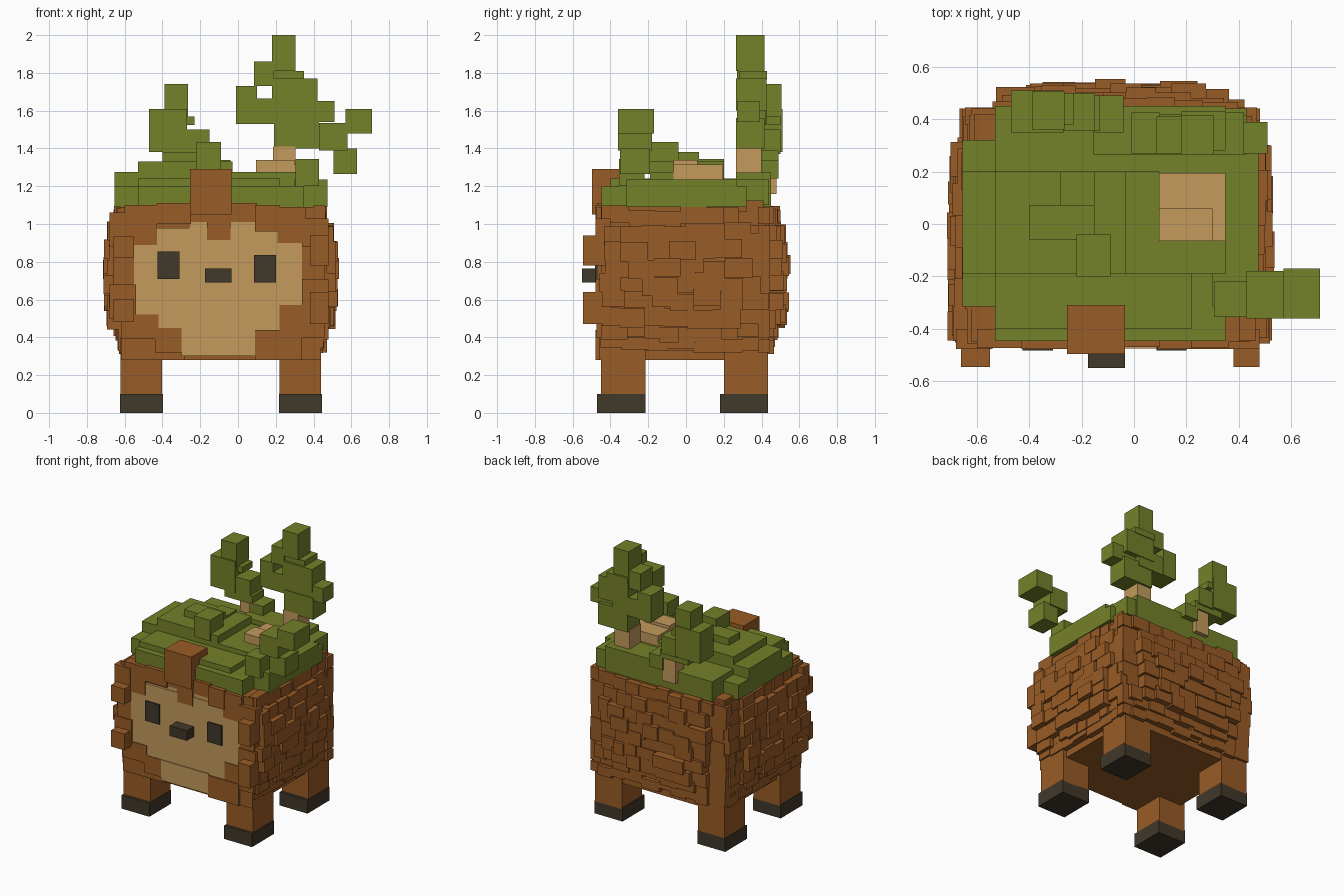
import bpy, bmesh, random
from mathutils import Matrix, Vector

random.seed(11)


def material(name, rgb):
    m = bpy.data.materials.new(name)
    m.diffuse_color = (*rgb, 1)
    return m


BROWN = material("bark_brown", (0.318, 0.106, 0.019))
GREEN = material("moss_green", (0.175, 0.22, 0.022))
TAN = material("light_wood", (0.55, 0.325, 0.107))
DARK = material("dark_charcoal", (0.052, 0.04, 0.023))


def blocks(name, boxes, mat):
    """One object made of boxes given as (x0, x1, y0, y1, z0, z1)."""
    bm = bmesh.new()
    for b in boxes:
        lo, hi = Vector(b[0::2]), Vector(b[1::2])
        size = hi - lo
        mtx = Matrix.Translation((lo + hi) / 2) @ Matrix.Diagonal((*size, 1))
        bmesh.ops.create_cube(bm, size=1, matrix=mtx)
    me = bpy.data.meshes.new(name)
    bm.to_mesh(me)
    bm.free()
    me.materials.append(mat)
    ob = bpy.data.objects.new(name, me)
    bpy.context.collection.objects.link(ob)
    return ob


# body core, widest at mid height
blocks("body_core", [
    (-0.59, 0.41, -0.45, 0.43, 0.28, 0.36),
    (-0.62, 0.44, -0.45, 0.44, 0.33, 1.09),
    (-0.65, 0.47, -0.45, 0.41, 0.47, 0.95)], BROWN)

# legs and feet
for fx, side in ((-0.512, "left"), (0.33, "right")):
    for y0, y1, end in ((-0.45, -0.215, "front"), (0.2, 0.435, "back")):
        blocks(f"{end}_{side}_leg", [(fx - 0.11, fx + 0.11, y0, y1, 0.09, 0.4)], BROWN)
        blocks(f"{end}_{side}_foot", [(fx - 0.114, fx + 0.114, y0 - 0.02, y1, 0, 0.1)], DARK)


# rows of bark shingles: (z0, z1, how far they bulge past the core)
ROWS = [(0.33, 0.4, 0.0), (0.39, 0.47, 0.02), (0.46, 0.56, 0.06), (0.55, 0.64, 0.072),
        (0.63, 0.73, 0.075), (0.72, 0.82, 0.078), (0.81, 0.91, 0.072), (0.9, 1.0, 0.055),
        (0.99, 1.08, 0.03)]


def shingle_rows(start, end, taper):
    """Yield (a0, a1, z0, z1, depth) for staggered shingles along one side."""
    for z0, z1, bulge in ROWS:
        a = start + random.uniform(0, 0.04)
        while a < end - 0.04:
            b = min(a + random.uniform(0.08, 0.15), end)
            jitter = random.uniform(-0.018, 0.014)
            dz = random.uniform(-0.018, 0.018)
            drop = taper((a + b) / 2)
            yield a, b, z0 + dz, z1 + dz, max(0.004, bulge + jitter - drop)
            a = b


def side_taper(y):
    return max(0, y - 0.22) * 0.3


def back_taper(x):
    t = abs(x + 0.085) / 0.56
    return max(0, t - 0.45) * 0.1 + max(0, t - 0.8) * 0.25


blocks("left_bark", [(-0.625 - d, -0.58, a, b, z0, z1)
                     for a, b, z0, z1, d in shingle_rows(-0.46, 0.44, side_taper)], BROWN)
blocks("right_bark", [(0.4, 0.445 + d, a, b, z0, z1)
                      for a, b, z0, z1, d in shingle_rows(-0.46, 0.44, side_taper)], BROWN)
blocks("back_bark", [(a, b, 0.38, 0.462 + d if abs(a + b + 0.17) < 0.92 else 0.445, z0, z1)
                     for a, b, z0, z1, d in shingle_rows(-0.65, 0.47, back_taper)], BROWN)

# knobs at the front corners, and bark rising at the top back corners
blocks("corner_knobs", [
    (-0.66, -0.55, -0.545, -0.42, 0.82, 0.935), (-0.66, -0.55, -0.545, -0.42, 0.48, 0.6),
    (0.38, 0.48, -0.545, -0.42, 0.78, 0.94), (0.38, 0.48, -0.545, -0.42, 0.47, 0.64),
    (0.36, 0.45, 0.32, 0.41, 1.0, 1.125), (-0.61, -0.52, 0.32, 0.42, 1.0, 1.11),
], BROWN)

# brown frame around the face, leaving a stepped opening
blocks("face_frame", [
    (-0.68, -0.55, -0.478, -0.4, 0.88, 1.06), (-0.66, -0.55, -0.47, -0.4, 0.66, 0.88),
    (-0.68, -0.54, -0.478, -0.4, 0.5, 0.68), (-0.6, -0.43, -0.473, -0.4, 0.89, 1.1),
    (-0.43, -0.25, -0.478, -0.4, 1.0, 1.11), (-0.26, 0.1, -0.47, -0.4, 1.01, 1.11),
    (-0.165, -0.04, -0.474, -0.4, 0.915, 1.04), (0.09, 0.22, -0.478, -0.4, 0.96, 1.1),
    (0.21, 0.36, -0.473, -0.4, 0.9, 1.09), (0.34, 0.48, -0.478, -0.4, 0.88, 1.03),
    (0.34, 0.46, -0.47, -0.4, 0.7, 0.88), (0.34, 0.48, -0.478, -0.4, 0.52, 0.71),
    (0.22, 0.46, -0.473, -0.4, 0.4, 0.57), (0.09, 0.34, -0.478, -0.4, 0.28, 0.44),
    (-0.62, -0.42, -0.473, -0.4, 0.39, 0.52), (-0.44, -0.3, -0.472, -0.4, 0.32, 0.45),
    (-0.62, -0.28, -0.46, -0.4, 0.28, 0.39), (0.2, 0.44, -0.46, -0.4, 0.28, 0.42)], BROWN)

# face with eyes and nose
blocks("face", [
    (-0.55, 0.34, -0.466, -0.42, 0.45, 0.9), (-0.43, 0.22, -0.468, -0.42, 0.4, 0.98),
    (-0.26, 0.09, -0.464, -0.42, 0.3, 1.02), (-0.3, 0.09, -0.475, -0.42, 0.3, 0.45)], TAN)
blocks("eyes", [(-0.425, -0.31, -0.482, -0.44, 0.71, 0.855),
                (0.085, 0.2, -0.482, -0.44, 0.69, 0.835)], DARK)
blocks("nose", [(-0.175, -0.035, -0.55, -0.44, 0.69, 0.765)], DARK)
blocks("forehead_crest", [(-0.255, -0.035, -0.497, -0.31, 1.05, 1.29)], BROWN)

# moss slabs stacked on the back
blocks("moss", [
    (-0.655, 0.475, -0.315, 0.32, 1.09, 1.2), (-0.53, 0.35, -0.447, 0.45, 1.09, 1.2),
    (0.3, 0.475, -0.315, 0.27, 1.09, 1.235), (0.3, 0.43, 0.2, 0.44, 1.1, 1.235),
    (-0.655, -0.03, -0.19, 0.2, 1.19, 1.275), (-0.53, 0.22, -0.4, -0.15, 1.19, 1.24),
    (-0.53, 0.35, -0.19, -0.065, 1.19, 1.275), (-0.53, 0.095, -0.07, 0.2, 1.19, 1.275),
    (-0.53, 0.35, 0.19, 0.45, 1.19, 1.24), (-0.155, 0.35, 0.265, 0.45, 1.19, 1.272),
    (-0.53, -0.03, -0.19, 0.2, 1.25, 1.33),
    (-0.4, -0.15, -0.06, 0.07, 1.3, 1.38), (-0.28, -0.15, 0.06, 0.2, 1.3, 1.345),
    (-0.22, -0.09, -0.2, -0.04, 1.28, 1.435)], GREEN)
blocks("wood_patch", [(0.095, 0.35, -0.065, 0.195, 1.18, 1.315),
                      (0.095, 0.3, -0.065, 0.06, 1.22, 1.338)], TAN)

# tall tree at the back right
blocks("tall_tree_trunk", [(0.185, 0.305, 0.265, 0.4, 1.2, 1.41)], TAN)
blocks("tall_tree_leaves", [
    (0.18, 0.305, 0.265, 0.415, 1.81, 2.0), (0.085, 0.19, 0.27, 0.41, 1.73, 1.86),
    (0.18, 0.35, 0.28, 0.43, 1.765, 1.81), (-0.01, 0.1, 0.27, 0.425, 1.53, 1.73),
    (0.09, 0.31, 0.27, 0.42, 1.53, 1.665), (0.18, 0.42, 0.265, 0.425, 1.6, 1.77),
    (0.3, 0.51, 0.27, 0.39, 1.54, 1.65), (0.19, 0.43, 0.265, 0.415, 1.4, 1.56)], GREEN)

# small tree at the back left
blocks("small_tree_trunk", [(-0.25, -0.14, 0.38, 0.48, 1.16, 1.335)], TAN)
blocks("small_tree_leaves", [
    (-0.39, -0.265, 0.36, 0.505, 1.57, 1.74), (-0.47, -0.27, 0.35, 0.51, 1.38, 1.61),
    (-0.35, -0.23, 0.38, 0.5, 1.525, 1.57), (-0.28, -0.15, 0.355, 0.5, 1.37, 1.5),
    (-0.36, -0.13, 0.355, 0.49, 1.33, 1.39), (-0.15, -0.04, 0.35, 0.49, 1.24, 1.34)], GREEN)

# bush at the front right
blocks("side_bush", [
    (0.57, 0.71, -0.36, -0.17, 1.48, 1.61), (0.43, 0.58, -0.36, -0.18, 1.39, 1.535),
    (0.505, 0.63, -0.35, -0.19, 1.265, 1.4), (0.305, 0.43, -0.355, -0.22, 1.2, 1.345)], GREEN)
